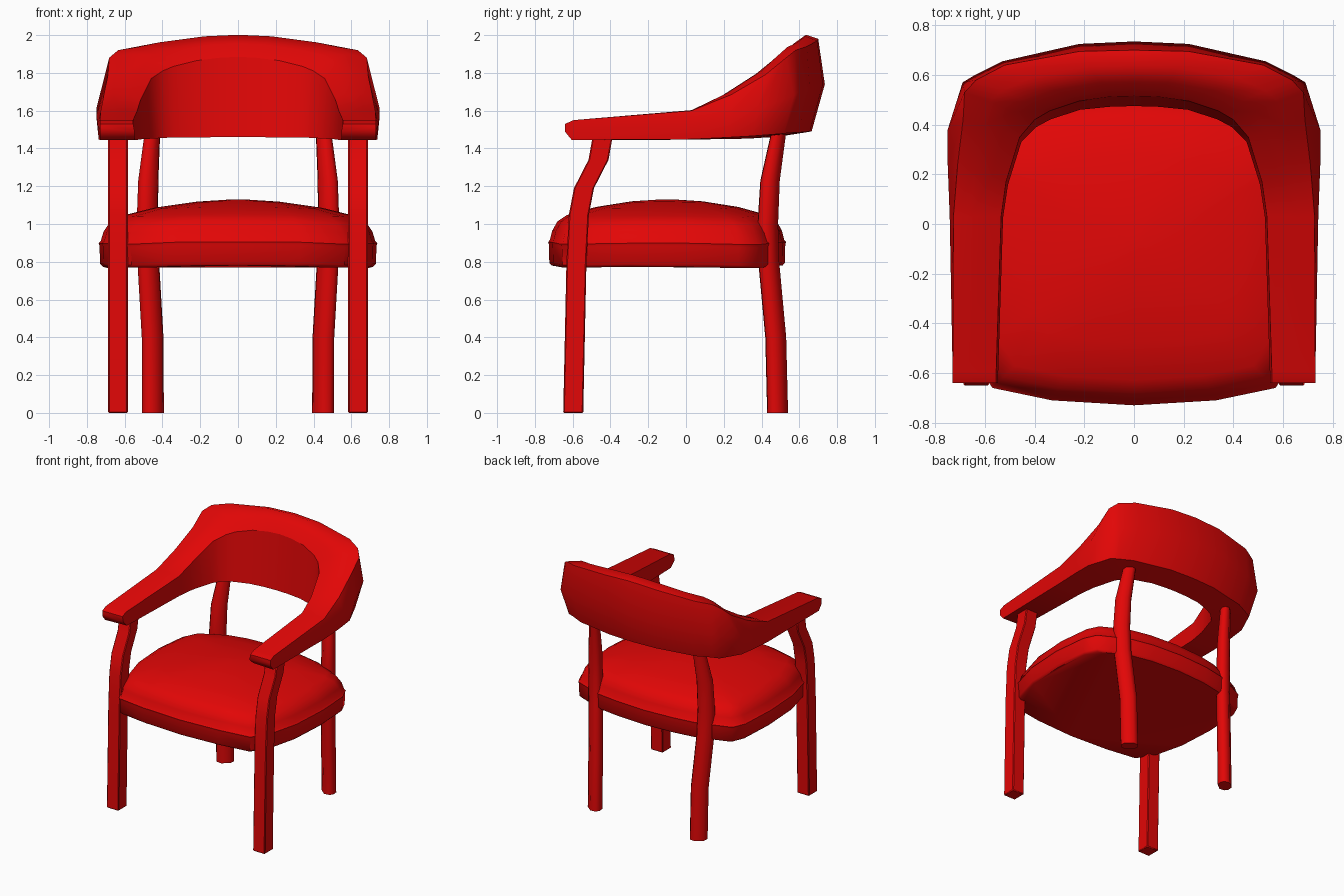
import bpy, bmesh, math
from mathutils import Vector

old = bpy.data.objects.get("Cube")
if old:
    bpy.data.objects.remove(old)

red = bpy.data.materials.new("red")
red.use_nodes = True
RED = (0.76, 0.002, 0.002, 1.0)
red.diffuse_color = RED
red.node_tree.nodes["Principled BSDF"].inputs["Base Color"].default_value = RED


def loft(name, rings, cap_end=True, mirror=False, bevel=0, angle=35, creases=()):
    """Skin a sequence of closed rings into one object; creases are sharp columns."""
    bm = bmesh.new()
    loops = [[bm.verts.new(p) for p in ring] for ring in rings]
    for a, b in zip(loops, loops[1:]):
        for i in range(len(a)):
            j = (i + 1) % len(a)
            bm.faces.new((a[i], a[j], b[j], b[i]))
        for i in creases:
            bm.edges.get((a[i], b[i])).smooth = False
    bm.faces.new(loops[0])
    if cap_end:
        bm.faces.new(loops[-1])
    bmesh.ops.recalc_face_normals(bm, faces=bm.faces[:])
    mesh = bpy.data.meshes.new(name)
    bm.to_mesh(mesh)
    bm.free()
    mesh.materials.append(red)
    obj = bpy.data.objects.new(name, mesh)
    bpy.context.collection.objects.link(obj)
    bpy.ops.object.select_all(action="DESELECT")
    obj.select_set(True)
    bpy.context.view_layer.objects.active = obj
    bpy.ops.object.shade_smooth_by_angle(angle=math.radians(angle), keep_sharp_edges=True)
    if bevel:
        mod = obj.modifiers.new("soft edges", "BEVEL")
        mod.width = bevel
        mod.limit_method = "ANGLE"
    if mirror:
        mod = obj.modifiers.new("other half", "MIRROR")
        mod.merge_threshold = 0.002


# Curved back and arms: outer bulge, outer top edge and inner top edge per station
stations = [
    ((.73, -.605, 1.5), (.73, -.595, 1.55), (.555, -.595, 1.55)),
    ((.742, .03, 1.52), (.727, .03, 1.6), (.535, .03, 1.595)),
    ((.75, .24, 1.57), (.71, .24, 1.685), (.515, .17, 1.66)),
    ((.75, .38, 1.61), (.688, .42, 1.79), (.46, .35, 1.77)),
    ((.69, .57, 1.68), (.682, .53, 1.88), (.4, .42, 1.81)),
    ((.64, .6, 1.7), (.635, .58, 1.92), (.34, .455, 1.835)),
    ((.53, .655, 1.71), (.52, .64, 1.94), (.22, .495, 1.865)),
    ((.22, .725, 1.74), (.22, .695, 1.97), (.1, .512, 1.88)),
    ((0, .735, 1.74), (0, .7, 1.98), (0, .515, 1.885)),
]


def band_ring(bulge, top, inner):
    bulge, top, inner = Vector(bulge), Vector(top), Vector(inner)
    s = (bulge.z - 1.5) / .24
    foot = Vector((bulge.x * (1 - .07 * s), bulge.y - .07 * s, 1.445 + .045 * s))
    crest = top.lerp(inner, .35) + Vector((0, 0, .055 * s))
    roll = top.lerp(inner, .7) + Vector((0, 0, .042 * s))
    inner_foot = Vector((inner.x * .985, inner.y - .04 * s, 1.445 + .015 * s))
    return [foot, bulge, top, crest, roll, inner, inner_foot]


rings = [band_ring(*st) for st in stations]
tip = [Vector((p.x, -.64, 1.51 + (p.z - 1.5) * .4)) for p in rings[0]]
loft("back_and_arms", [tip] + rings, cap_end=False, mirror=True, angle=60,
     creases=(0, 2, 5, 6))

# Upholstered seat: bowed outline scaled through a side profile
half = [(0, .53), (.25, .515), (.42, .485), (.57, .425), (.67, .38), (.715, .28),
        (.738, 0), (.72, -.3), (.66, -.52), (.57, -.66), (.33, -.71), (0, -.73)]
outline = half + [(-x, y) for x, y in reversed(half[1:-1])]
profile = [(.97, .78), (.99, .795), (.993, .89), (1, .905), (.985, .915), (.965, .965),
           (.92, 1.015), (.84, 1.048), (.6, 1.09), (.3, 1.12), (.06, 1.13)]


def seat_ring(scale, z):
    ring = []
    for x, y in outline:
        drop = .1 * max(0, math.hypot(x, y + .1) - .68) * scale
        ring.append((x * scale, (y + .1) * scale - .1, z - drop))
    return ring


loft("seat", [seat_ring(*p) for p in profile], angle=45)


# Legs: sections swept through x, y, z, width, depth points, with optional cut corners
def leg(name, points, side, turn=0, cut=0, bevel=0):
    rings = []
    c, s = math.cos(turn * side), math.sin(turn * side)
    for x, y, z, w, d in points:
        ring = []
        for i, j in ((-1, -1), (1, -1), (1, 1), (-1, 1)):
            u, v, k = i * w / 2, j * d / 2, cut * w
            corner = [(u, v - j * k), (u - i * k, v)] if cut else [(u, v)]
            if i * j > 0:
                corner.reverse()
            corner.reverse()
            ring += [(side * x + p * c - q * s, y + p * s + q * c, z) for p, q in corner]
        rings.append(ring)
    loft(name, rings, bevel=bevel, angle=50 if cut else 35)


front = [(.635, y, z, .104, .106) for y, z in
         ((-.597, 0), (-.58, .8), (-.567, 1.05), (-.54, 1.19), (-.463, 1.34), (-.44, 1.47))]
back = [(x, y, z, w, w * .73) for x, y, z, w in
        ((.45, .485, 0, .124), (.452, .475, .4, .124), (.475, .438, .8, .124),
         (.48, .433, 1, .122), (.475, .445, 1.23, .115), (.45, .497, 1.52, .085))]

for side, label in ((1, "left"), (-1, "right")):
    leg("front_leg_" + label, front, side, bevel=.006)
    leg("back_leg_" + label, back, side, turn=math.radians(-40), cut=.24)
